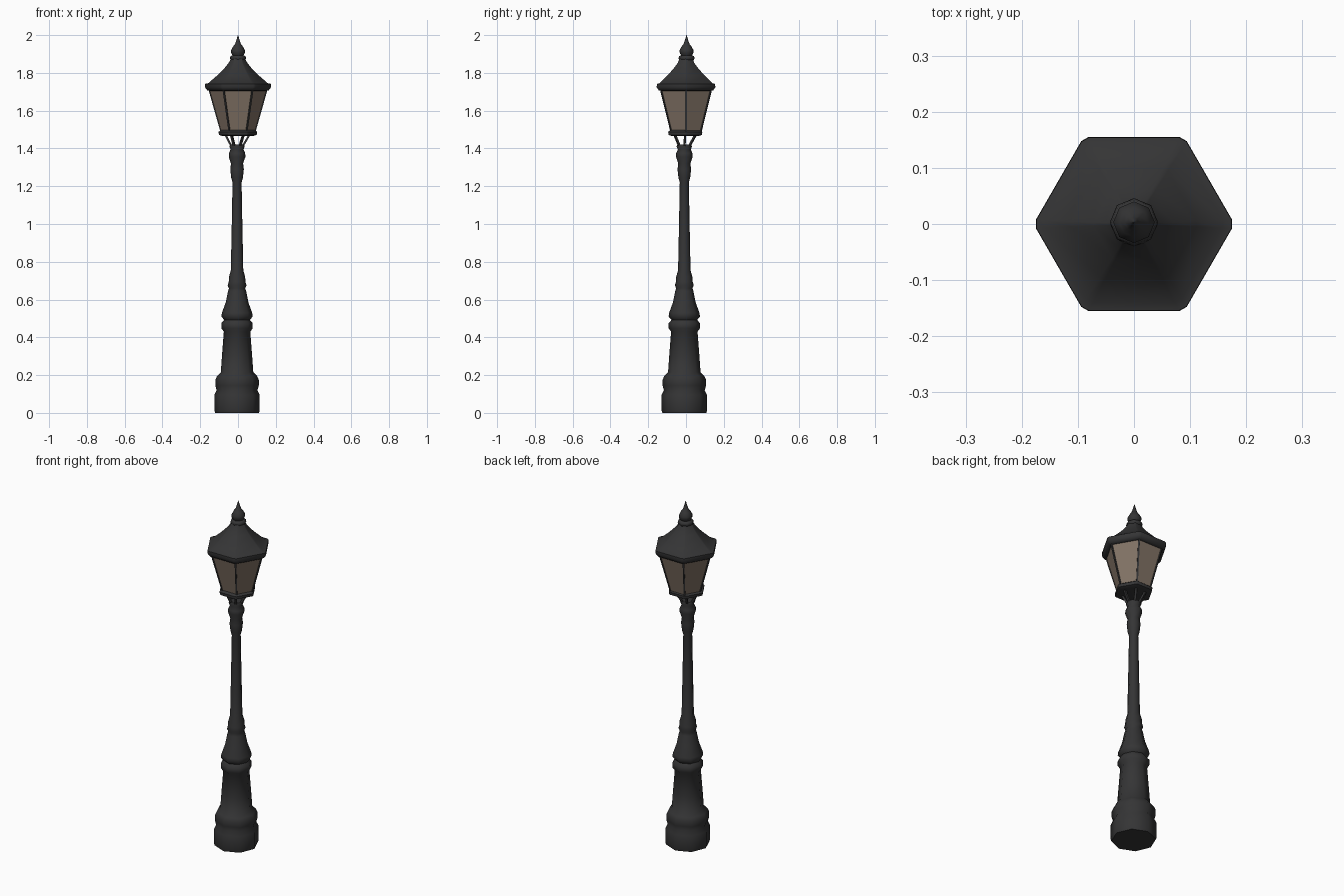
import bpy, bmesh, math
from mathutils import Vector

if "Cube" in bpy.data.objects:
    bpy.data.objects.remove(bpy.data.objects["Cube"])


def material(name, rgb):
    m = bpy.data.materials.new(name)
    m.diffuse_color = (*rgb, 1)
    m.use_nodes = True
    m.node_tree.nodes["Principled BSDF"].inputs["Base Color"].default_value = m.diffuse_color
    return m


IRON = material("dark iron", (0.035, 0.035, 0.036))
GLASS = material("smoky glass", (0.225, 0.172, 0.132))


def finish(bm, name, mat, angle):
    bmesh.ops.recalc_face_normals(bm, faces=bm.faces)
    me = bpy.data.meshes.new(name)
    bm.to_mesh(me)
    bm.free()
    ob = bpy.data.objects.new(name, me)
    bpy.context.collection.objects.link(ob)
    me.materials.append(mat)
    bpy.ops.object.select_all(action='DESELECT')
    ob.select_set(True)
    bpy.context.view_layer.objects.active = ob
    if angle:
        bpy.ops.object.shade_smooth_by_angle(angle=math.radians(angle))
    return ob


def lathe(name, profile, angles, mat, centre=(0, 0), smooth=0):
    """Stack (radius, z) rings with vertices at the given angles, capped."""
    bm = bmesh.new()
    n = len(angles)
    rings = [[bm.verts.new((centre[0] + r * math.cos(a), centre[1] + r * math.sin(a), z))
              for a in angles] for r, z in profile]
    for lo, hi in zip(rings, rings[1:]):
        for i in range(n):
            j = (i + 1) % n
            bm.faces.new((lo[i], lo[j], hi[j], hi[i]))
    bm.faces.new(rings[0][::-1])
    bm.faces.new(rings[-1])
    return finish(bm, name, mat, smooth)


def bars(name, r0, z0, r1, z1, thick, c0=(0, 0), c1=(0, 0)):
    """Six square bars along the lantern corners."""
    bm = bmesh.new()
    for a in HEX:
        d = Vector((math.cos(a), math.sin(a), 0))
        p = Vector((*c0, z0)) + d * r0
        q = Vector((*c1, z1)) + d * r1
        side = Vector((-d.y, d.x, 0)) * thick
        out = d * thick
        lo, hi = ([bm.verts.new(e + s) for s in (side + out, out - side, -side - out, side - out)]
                  for e in (p, q))
        bm.faces.new(lo)
        bm.faces.new(hi)
        for i in range(4):
            j = (i + 1) % 4
            bm.faces.new((lo[i], lo[j], hi[j], hi[i]))
    return finish(bm, name, IRON, 0)


OCT = [math.radians(45 * i) for i in range(8)]
HEX = [math.radians(60 * i) for i in range(6)]
CUT_HEX = [math.radians(60 * i + d) for i in range(6) for d in (-2.5, 2.5)]
POST = (-0.005, -0.009)

# Base and pole
lathe("post", [
    (0.116, 0), (0.12, 0.012), (0.12, 0.095), (0.108, 0.12), (0.115, 0.145), (0.115, 0.175),
    (0.106, 0.195), (0.086, 0.215), (0.08, 0.3), (0.07, 0.43), (0.083, 0.448), (0.083, 0.475),
    (0.068, 0.492), (0.083, 0.51), (0.08, 0.53), (0.06, 0.585), (0.048, 0.645), (0.043, 0.66),
    (0.05, 0.675), (0.044, 0.695), (0.043, 0.72), (0.033, 0.755), (0.028, 1.0), (0.024, 1.22),
    (0.031, 1.245), (0.036, 1.29), (0.032, 1.32), (0.044, 1.355), (0.043, 1.375),
    (0.034, 1.395), (0.041, 1.41), (0.036, 1.42)], OCT, IRON, POST, 60)

# Struts between the pole and the lantern
bars("lantern_struts", 0.026, 1.405, 0.068, 1.48, 0.006, POST, (-0.003, -0.004))

# Lantern floor rim
lathe("lower_rim", [(0.085, 1.467), (0.1, 1.472), (0.102, 1.488), (0.09, 1.497)],
      CUT_HEX, IRON, (-0.001, -0.004), 40)

# Glass and its corner frame
lathe("glass", [(0.09, 1.485), (0.154, 1.715)], HEX, GLASS)
bars("glass_frame", 0.089, 1.49, 0.153, 1.715, 0.0045)

# Roof with rolled eave
lathe("roof", [
    (0.15, 1.705), (0.163, 1.708), (0.175, 1.724), (0.174, 1.742), (0.158, 1.745),
    (0.112, 1.785), (0.072, 1.825), (0.05, 1.852), (0.038, 1.875)], CUT_HEX, IRON, smooth=50)

# Finial
lathe("finial", [
    (0.036, 1.865), (0.043, 1.876), (0.04, 1.888), (0.029, 1.893), (0.036, 1.906), (0.037, 1.92),
    (0.026, 1.94), (0.016, 1.952), (0.008, 1.975), (0.001, 2.0)], OCT, IRON, (0, 0.003), 60)
